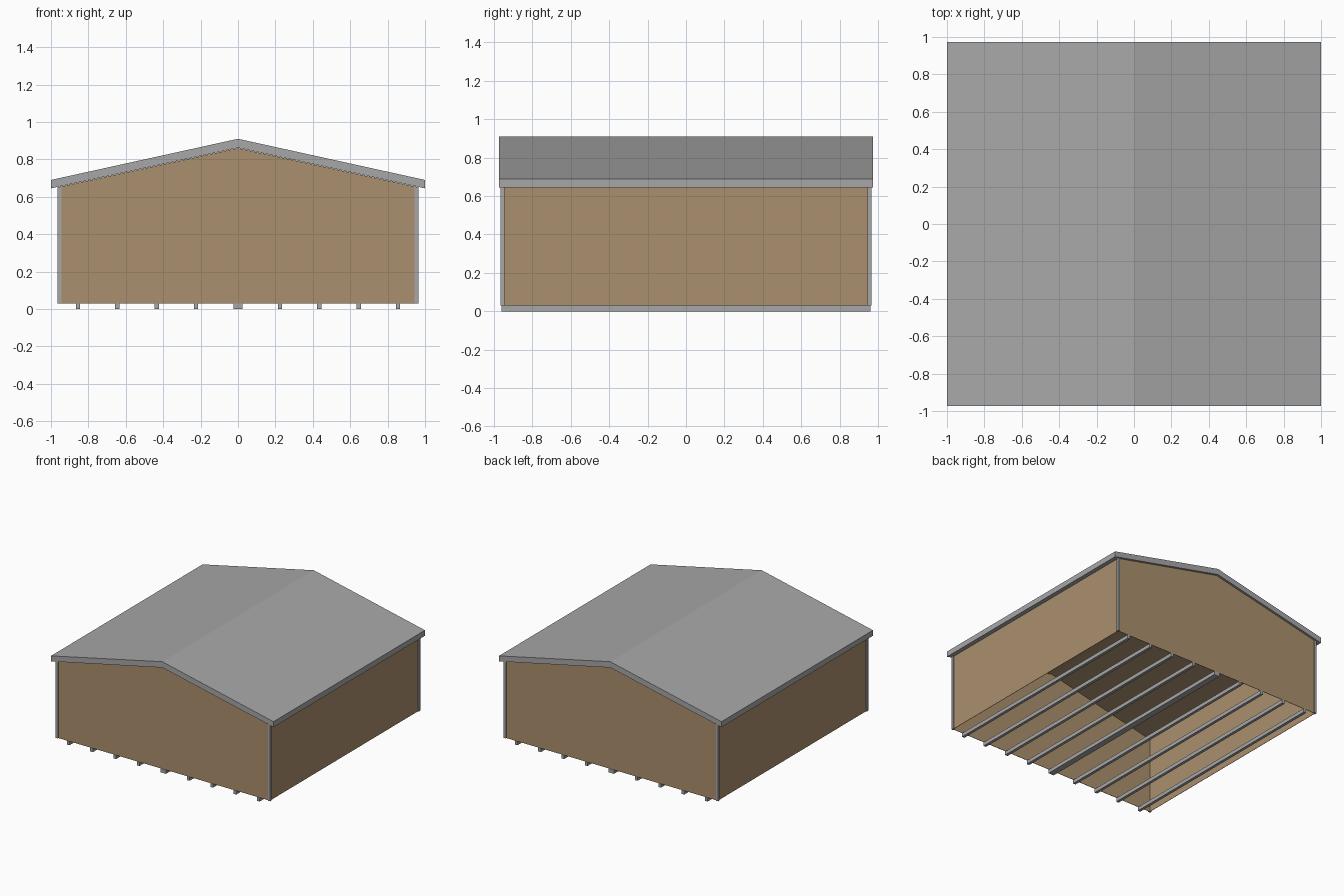
import bpy, bmesh

if "Cube" in bpy.data.objects:
    bpy.data.objects.remove(bpy.data.objects["Cube"])

def material(name, rgb):
    m = bpy.data.materials.new(name)
    m.diffuse_color = (*rgb, 1)
    m.use_nodes = True
    m.node_tree.nodes["Principled BSDF"].inputs["Base Color"].default_value = m.diffuse_color
    return m

GREY = material("grey metal", (0.39, 0.39, 0.395))
TAN = material("tan siding", (0.41, 0.279, 0.158))

def finish(name, bm, mat):
    bmesh.ops.recalc_face_normals(bm, faces=bm.faces)
    me = bpy.data.meshes.new(name)
    bm.to_mesh(me)
    bm.free()
    me.materials.append(mat)
    ob = bpy.data.objects.new(name, me)
    bpy.context.collection.objects.link(ob)
    return ob

def prism(name, pts, vec, mat, open_z=None):
    """Extrude a closed 3D profile along vec; optionally drop the flat face at open_z."""
    bm = bmesh.new()
    face = bm.faces.new([bm.verts.new(p) for p in pts])
    ext = bmesh.ops.extrude_face_region(bm, geom=[face], use_keep_orig=True)
    moved = [g for g in ext["geom"] if isinstance(g, bmesh.types.BMVert)]
    bmesh.ops.translate(bm, verts=moved, vec=vec)
    bmesh.ops.recalc_face_normals(bm, faces=bm.faces)
    if open_z is not None:
        low = [f for f in bm.faces if all(abs(v.co.z - open_z) < 1e-5 for v in f.verts)]
        bmesh.ops.delete(bm, geom=low, context='FACES_ONLY')
    return finish(name, bm, mat)

BASE, EAVE, RIDGE = 0.03, 0.645, 0.862   # floor line and roof underside
WALL, TRIM, ROOF_Y = 0.957, 0.965, 0.973

def under(x):
    return RIDGE + (EAVE - RIDGE) * abs(x)

# Gabled roof slab
roof = [(-1, EAVE), (0, RIDGE), (1, EAVE), (1, 0.69), (0, 0.91), (-1, 0.69)]
prism("roof", [(x, -ROOF_Y, z) for x, z in roof], (0, 2 * ROOF_Y, 0), GREY)

# Thin wall shell with gabled ceiling, open underneath
shell = [(-WALL, BASE), (WALL, BASE), (WALL, under(WALL) - 0.002),
         (0, RIDGE - 0.002), (-WALL, under(WALL) - 0.002)]
walls = prism("walls", [(x, -WALL, z) for x, z in shell], (0, 2 * WALL, 0), TAN, BASE)
solid = walls.modifiers.new("thickness", 'SOLIDIFY')
solid.thickness = 0.004
solid.offset = -1

# L-shaped corner trims wrapped round the wall corners
leg = 0.945
ell = [(TRIM, TRIM), (leg, TRIM), (leg, WALL), (WALL, WALL), (WALL, leg), (TRIM, leg)]
for sx in (-1, 1):
    for sy in (-1, 1):
        prism("corner_trim", [(sx * x, sy * y, BASE) for x, y in ell],
              (0, 0, under(TRIM) - BASE), GREY)

# Floor skids, the middle one wider
for x in (-0.855, -0.645, -0.435, -0.225, 0, 0.225, 0.435, 0.645, 0.855):
    w = 0.025 if x == 0 else 0.0115
    prism("floor_skid", [(x - w, -0.96, 0), (x + w, -0.96, 0),
                         (x + w, -0.96, BASE), (x - w, -0.96, BASE)], (0, 1.92, 0), GREY)
